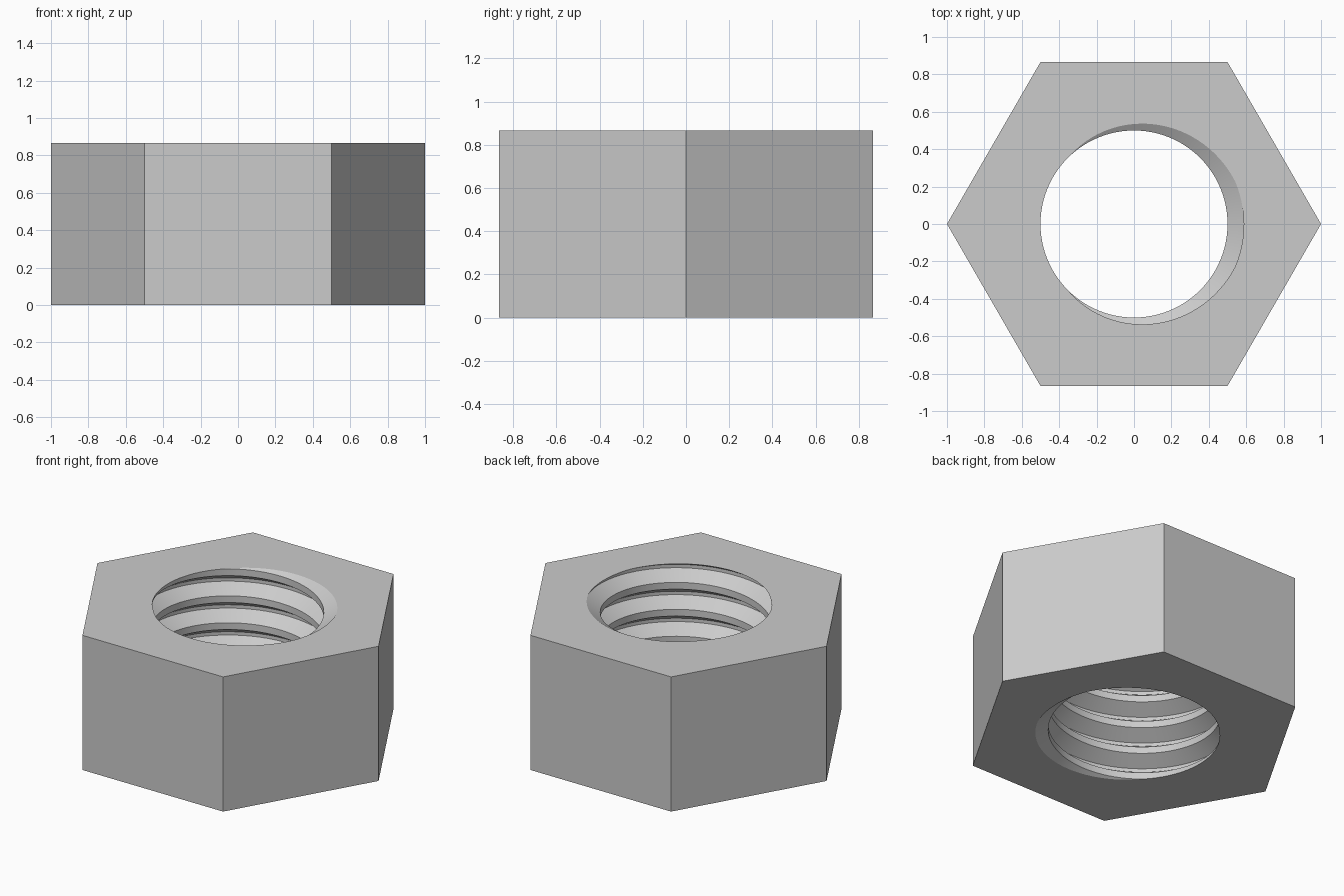
import bpy
import bmesh
from math import cos, sin, pi
from mathutils import Vector

HEIGHT = 0.866
TURNS = 5
PITCH = HEIGHT / TURNS
MINOR, MAJOR = 0.5, 0.587
SEG = 96

cube = bpy.data.objects.get("Cube")
if cube:
    bpy.data.objects.remove(cube, do_unlink=True)

steel = bpy.data.materials.new("steel_grey")
steel.use_nodes = True
colour = (0.6, 0.6, 0.6, 1)
steel.diffuse_color = colour
steel.node_tree.nodes["Principled BSDF"].inputs["Base Color"].default_value = colour

bm = bmesh.new()

# Threaded bore: a right-hand helical sweep of one groove and one crest
profile = [(MAJOR, -1 / 16), (MAJOR, 1 / 16), (MINOR, 3 / 8), (MINOR, 5 / 8)]
rows = []
for i in range((TURNS + 5) * SEG + 1):
    a = 2 * pi * i / SEG
    rise = PITCH * (i / SEG - 2)
    rows.append([bm.verts.new((r * cos(a), r * sin(a), rise + PITCH * t))
                 for r, t in profile])
for i in range(len(rows) - SEG - 1):
    left = rows[i] + [rows[i + SEG][0]]
    right = rows[i + 1] + [rows[i + 1 + SEG][0]]
    for j in range(4):
        bm.faces.new((left[j], left[j + 1], right[j + 1], right[j]))

# Trim the thread flush with both end faces
for z, side in ((0, -1), (HEIGHT, 1)):
    bmesh.ops.bisect_plane(bm, geom=bm.verts[:] + bm.edges[:] + bm.faces[:],
                           dist=1e-6, plane_co=(0, 0, z),
                           plane_no=(0, 0, side), clear_outer=True)
bmesh.ops.delete(bm, geom=[v for v in bm.verts if not v.link_faces], context='VERTS')
bmesh.ops.remove_doubles(bm, verts=bm.verts[:], dist=1e-5)
for f in bm.faces:
    f.smooth = True

# Hexagonal outer walls
corners = [[bm.verts.new((cos(k * pi / 3), sin(k * pi / 3), z)) for k in range(6)]
           for z in (0, HEIGHT)]
for k in range(6):
    n = (k + 1) % 6
    bm.faces.new((corners[0][k], corners[0][n], corners[1][n], corners[1][k]))

# Flat end faces between the hexagon and the bore
for z, side in ((0, -1), (HEIGHT, 1)):
    rim = [e for e in bm.edges if e.is_boundary
           and all(abs(v.co.z - z) < 1e-4 for v in e.verts)]
    bmesh.ops.triangle_fill(bm, edges=rim, use_beauty=True, normal=Vector((0, 0, side)))

# Outward normals, with crisp edges between thread faces
bmesh.ops.recalc_face_normals(bm, faces=bm.faces[:])
for e in bm.edges:
    e.smooth = e.calc_face_angle(pi) < 0.35

mesh = bpy.data.meshes.new("hex_nut")
bm.to_mesh(mesh)
bm.free()
mesh.materials.append(steel)
nut = bpy.data.objects.new("hex_nut", mesh)
bpy.context.collection.objects.link(nut)
